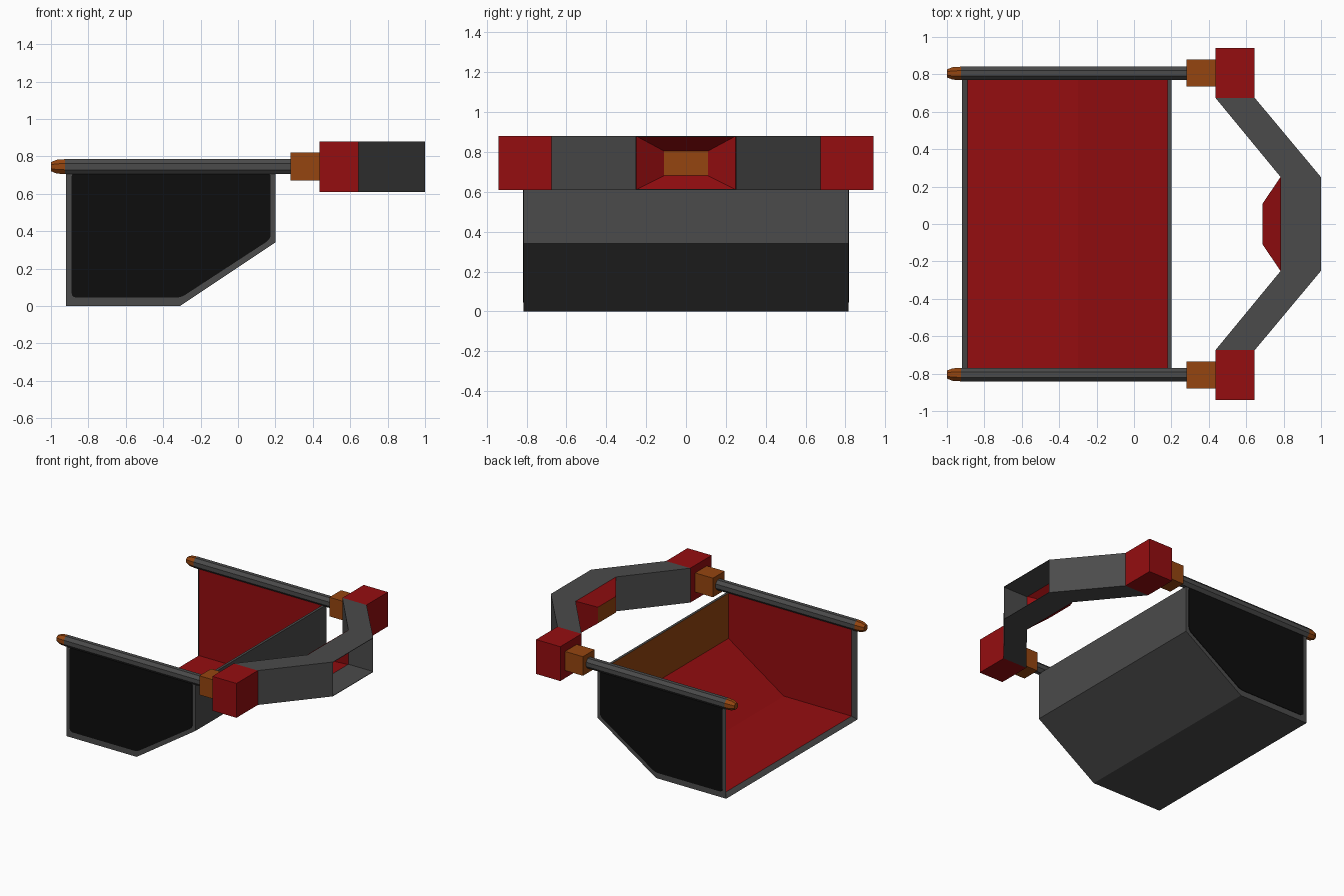
import bpy, bmesh, math

if "Cube" in bpy.data.objects:
    bpy.data.objects.remove(bpy.data.objects["Cube"])


def material(name, rgb):
    m = bpy.data.materials.new(name)
    m.diffuse_color = (*rgb, 1)
    m.use_nodes = True
    m.node_tree.nodes["Principled BSDF"].inputs["Base Color"].default_value = m.diffuse_color
    return m


GREY = material("dark grey", (0.07, 0.07, 0.07))
BLACK = material("black", (0.004, 0.004, 0.004))
RED = material("deep red", (0.30, 0.004, 0.005))
ORANGE = material("burnt orange", (0.30, 0.06, 0.005))


def finish(bm, name, mats, recalc=True):
    if recalc:
        bmesh.ops.recalc_face_normals(bm, faces=bm.faces)
    me = bpy.data.meshes.new(name)
    bm.to_mesh(me)
    bm.free()
    ob = bpy.data.objects.new(name, me)
    bpy.context.collection.objects.link(ob)
    for m in mats:
        me.materials.append(m)
    return ob


def box(name, lo, hi, mat):
    bm = bmesh.new()
    bmesh.ops.create_cube(bm, size=1)
    for v in bm.verts:
        v.co = [lo[i] + (hi[i] - lo[i]) * (v.co[i] + 0.5) for i in range(3)]
    return finish(bm, name, [mat])


def prism(name, bottom, offset, mat, corner=0):
    """Extrude a polygon by an offset, optionally clipping its corners."""
    bm = bmesh.new()
    f = bm.faces.new([bm.verts.new(p) for p in bottom])
    if corner:
        bmesh.ops.bevel(bm, geom=bm.verts[:], offset=corner, segments=3,
                        profile=0.5, affect='VERTICES')
    ext = bmesh.ops.extrude_face_region(bm, geom=bm.faces[:], use_keep_orig=True)
    moved = [e for e in ext["geom"] if isinstance(e, bmesh.types.BMVert)]
    bmesh.ops.translate(bm, verts=moved, vec=offset)
    return finish(bm, name, [mat])


def bar(name, y, z, rings, mat):
    """Eight-sided bar along x; rings are (x, scale)."""
    bm = bmesh.new()
    k = 1 / math.cos(math.pi / 8)
    loops = []
    for x, s in rings:
        angs = [math.pi / 8 + i * math.pi / 4 for i in range(8)]
        loops.append([bm.verts.new((x, y + 0.036 * k * s * math.cos(a),
                                    z + 0.04 * k * s * math.sin(a))) for a in angs])
    for a, b in zip(loops, loops[1:]):
        for i in range(8):
            j = (i + 1) % 8
            bm.faces.new((a[i], a[j], b[j], b[i]))
    bm.faces.new(loops[0])
    bm.faces.new(loops[-1])
    return finish(bm, name, [mat])


# Open scoop: outer shell, inner lining and the rim joining them
outer = [(-0.92, 0), (-0.31, 0), (0.20, 0.34), (0.20, 0.71), (-0.92, 0.71)]
inner = [(-0.89, 0.03), (-0.30, 0.03), (0.18, 0.355), (0.18, 0.71), (-0.89, 0.71)]
bm = bmesh.new()
ring = {}
for key, prof, w in (("o", outer, 0.815), ("i", inner, 0.785)):
    for s in (-1, 1):
        ring[key, s] = [bm.verts.new((x, s * w, z)) for x, z in prof]
for key in "oi":
    a, b = ring[key, -1], ring[key, 1]
    for i in range(3):
        f = bm.faces.new((a[i], a[i + 1], b[i + 1], b[i]))
        if key == "i":
            f.material_index = 2 if i == 2 else 1
    for s in (-1, 1):
        f = bm.faces.new(ring[key, s])
        f.material_index = 1 if key == "i" else 0
for s in (-1, 1):
    o, n = ring["o", s], ring["i", s]
    for i, j in ((3, 4), (4, 0)):
        bm.faces.new((o[i], o[j], n[j], n[i]))
for i in (0, 3):
    bm.faces.new((ring["o", -1][i], ring["o", 1][i], ring["i", 1][i], ring["i", -1][i]))
finish(bm, "scoop_body", [GREY, RED, ORANGE])

# Parts repeated on both sides
panel = [(-0.89, 0.045), (-0.305, 0.045), (0.175, 0.358), (0.175, 0.715), (-0.89, 0.715)]
arm = [(0.435, 0.675), (0.645, 0.675), (1.0, 0.25), (0.785, 0.25)]
for s, side in ((-1, "front"), (1, "back")):
    prism(side + "_panel", [(x, s * 0.814, z) for x, z in panel], (0, s * 0.005, 0), BLACK, 0.025)
    bar(side + "_rail", s * 0.805, 0.745, [(-0.925, 1), (0.29, 1)], GREY)
    bar(side + "_rail_tip", s * 0.805, 0.745, [(-0.925, 1), (-0.97, 0.92), (-1.0, 0.6)], ORANGE)
    y = sorted((s * 0.735, s * 0.88))
    box(side + "_socket", (0.28, y[0], 0.67), (0.435, y[1], 0.82), ORANGE)
    y = sorted((s * 0.675, s * 0.94))
    box(side + "_corner_block", (0.435, y[0], 0.61), (0.645, y[1], 0.88), RED)
    prism(side + "_handle_arm", [(x, s * yy, 0.61) for x, yy in arm], (0, 0, 0.27), GREY)

# Handle centre: thin sheets above and below a hollow
for z, name in ((0.61, "lower"), (0.876, "upper")):
    box(name + "_handle_plate", (0.785, -0.25, z), (1.0, 0.25, z + 0.004), GREY)

# Tapered red funnel behind the hollow, with an orange end
bm = bmesh.new()
loops = []
for x, w, z0, z1 in ((0.785, 0.25, 0.61, 0.88), (0.69, 0.11, 0.68, 0.805)):
    loops.append([bm.verts.new((x, *p)) for p in ((-w, z0), (w, z0), (w, z1), (-w, z1))])
a, b = loops
for i in range(4):
    j = (i + 1) % 4
    bm.faces.new((a[i], a[j], b[j], b[i]))
bm.faces.new(b).material_index = 1
funnel = finish(bm, "handle_funnel", [RED, ORANGE])
mod = funnel.modifiers.new("thickness", 'SOLIDIFY')
mod.thickness = 0.004
mod.offset = 0
